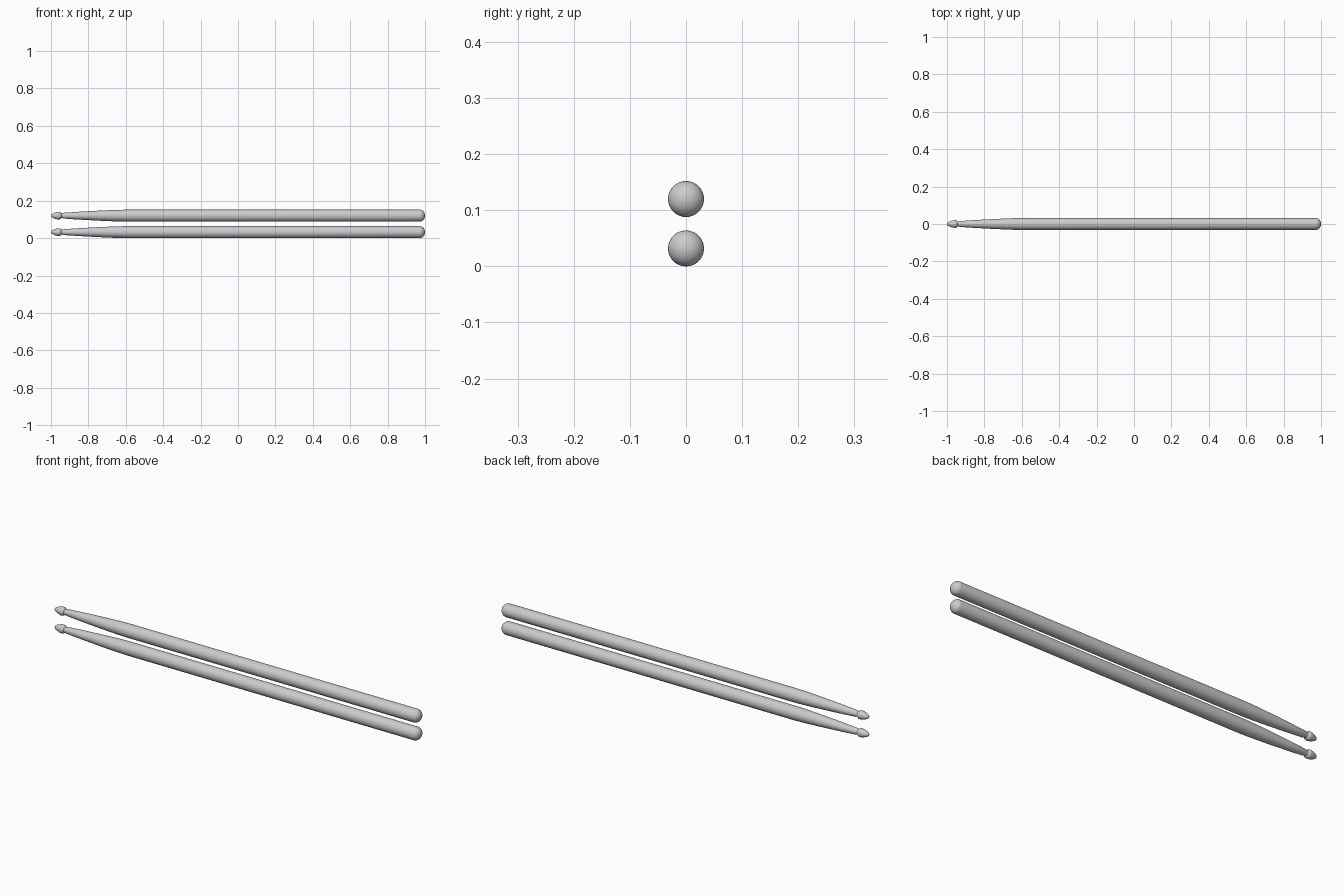
import bpy, bmesh, math

if "Cube" in bpy.data.objects:
    bpy.data.objects.remove(bpy.data.objects["Cube"])

R = 0.032
SEGMENTS = 48

# Half outline of one stick: (position along x, radius)
profile = [(-1.0, 0.0), (-0.999, 0.005), (-0.995, 0.009), (-0.985, 0.014),
           (-0.972, 0.0185), (-0.960, 0.0205), (-0.952, 0.020), (-0.947, 0.017),
           (-0.944, 0.0135), (-0.938, 0.013), (-0.932, 0.0155), (-0.85, 0.021),
           (-0.75, 0.0265), (-0.66, 0.0305), (-0.60, R)]
# Rounded butt end
butt = 0.028
for i in range(9):
    a = math.pi / 2 * i / 8
    profile.append((1 - butt + butt * math.sin(a), R * math.cos(a) if i < 8 else 0.0))


def make_stick(name, z):
    """Revolve the outline around the x axis."""
    bm = bmesh.new()
    verts = [bm.verts.new((x, 0, r)) for x, r in profile]
    edges = [bm.edges.new(pair) for pair in zip(verts, verts[1:])]
    bmesh.ops.spin(bm, geom=verts + edges, cent=(0, 0, 0), axis=(1, 0, 0),
                   angle=2 * math.pi, steps=SEGMENTS)
    bmesh.ops.remove_doubles(bm, verts=bm.verts, dist=1e-5)
    bmesh.ops.recalc_face_normals(bm, faces=bm.faces)
    mesh = bpy.data.meshes.new(name)
    bm.to_mesh(mesh)
    bm.free()
    stick = bpy.data.objects.new(name, mesh)
    stick.location.z = z
    bpy.context.collection.objects.link(stick)
    bpy.ops.object.select_all(action='DESELECT')
    stick.select_set(True)
    bpy.context.view_layer.objects.active = stick
    bpy.ops.object.shade_smooth_by_angle(angle=math.radians(40))


# Pair of sticks, one above the other
make_stick("lower_drumstick", R)
make_stick("upper_drumstick", 0.12)
